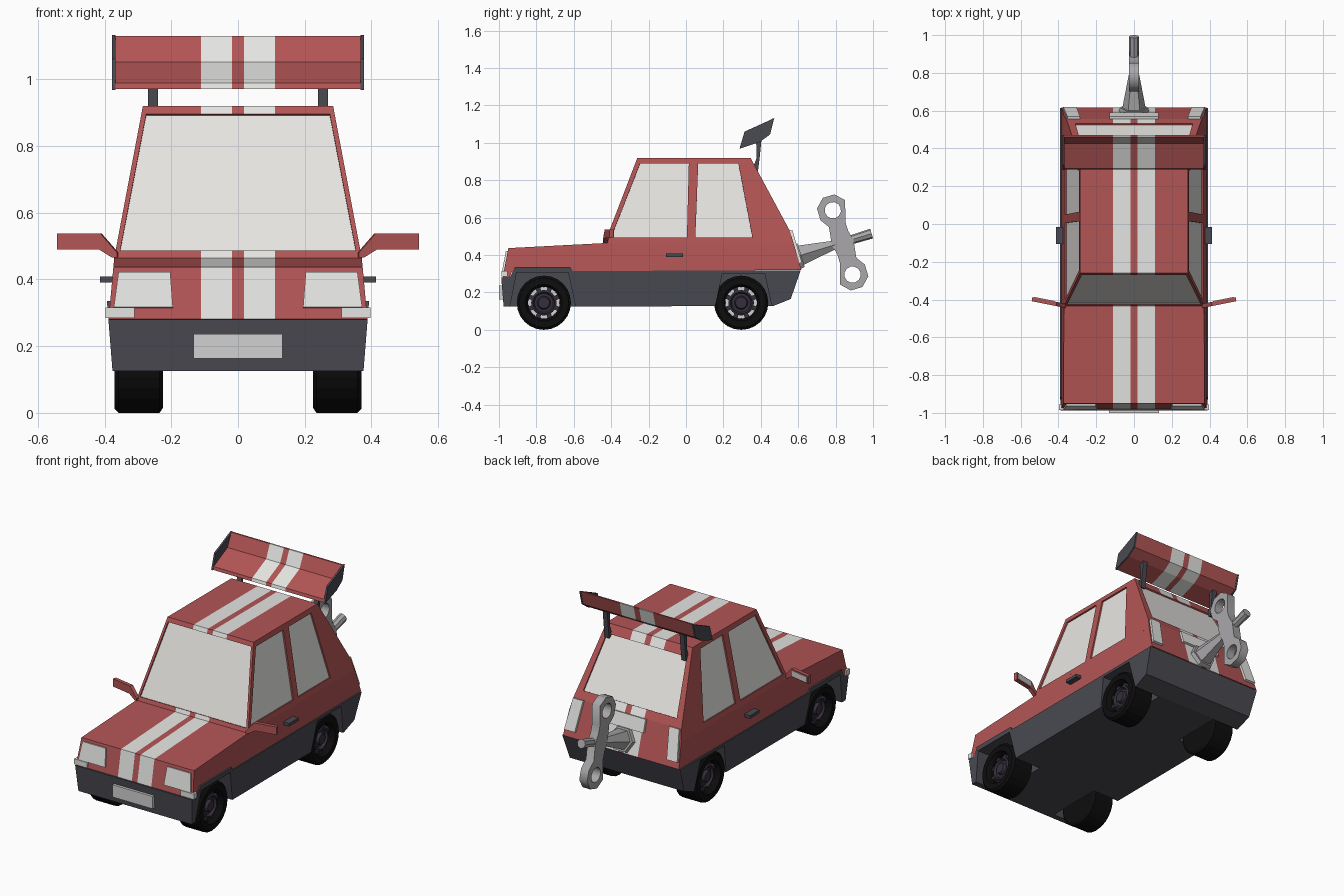
import bpy, bmesh, math
from mathutils import Vector, Matrix

if "Cube" in bpy.data.objects:
    bpy.data.objects.remove(bpy.data.objects["Cube"])

def material(name, r, g, b):
    m = bpy.data.materials.new(name)
    m.diffuse_color = (r, g, b, 1)
    m.use_nodes = True
    m.node_tree.nodes["Principled BSDF"].inputs["Base Color"].default_value = m.diffuse_color
    return m

RED = material("red paint", 0.45, 0.09, 0.09)
WHITE = material("white stripe", 0.78, 0.78, 0.76)
GLASS = material("pale glass", 0.80, 0.79, 0.76)
DARK = material("dark plastic", 0.068, 0.068, 0.085)
TYRE = material("black rubber", 0.004, 0.004, 0.004)
RIM = material("purple grey rim", 0.035, 0.028, 0.045)
METAL = material("grey metal", 0.40, 0.39, 0.40)
PLATE = material("light grey plate", 0.64, 0.64, 0.64)

def make(name, verts, faces, *mats):
    me = bpy.data.meshes.new(name)
    bm = bmesh.new()
    vs = [bm.verts.new(v) for v in verts]
    for f in faces:
        bm.faces.new([vs[i] for i in f])
    bmesh.ops.remove_doubles(bm, verts=bm.verts, dist=1e-5)
    bmesh.ops.recalc_face_normals(bm, faces=bm.faces)
    bm.to_mesh(me)
    bm.free()
    for m in mats:
        me.materials.append(m)
    ob = bpy.data.objects.new(name, me)
    bpy.context.collection.objects.link(ob)
    return ob

def bridge(name, a, b, *mats):
    n = len(a)
    faces = [list(range(n)), list(range(n, 2 * n))]
    faces += [[i, (i + 1) % n, n + (i + 1) % n, n + i] for i in range(n)]
    return make(name, list(a) + list(b), faces, *mats)

def prism(name, prof, lo, hi, *mats):
    """Side profile (y, z) spanned between two x values or functions of z."""
    X = lambda f, z: f(z) if callable(f) else f
    return bridge(name, [(X(lo, z), y, z) for y, z in prof],
                  [(X(hi, z), y, z) for y, z in prof], *mats)

def box(name, x0, x1, y0, y1, z0, z1, mat):
    return prism(name, [(y0, z0), (y1, z0), (y1, z1), (y0, z1)], x0, x1, mat)

def plate(name, pts, d0, d1, mat):
    """Polygon thickened along its outward normal from d0 to d1."""
    p = [Vector(v) for v in pts]
    n = (p[1] - p[0]).cross(p[2] - p[0]).normalized()
    if n.dot(sum(p, Vector()) / len(p) - Vector((0, 0, 0.4))) < 0:
        n = -n
    return bridge(name, [v + n * d0 for v in p], [v + n * d1 for v in p], mat)

def lathe(name, prof, y, z, s, seg, mat):
    """Profile (x, radius) turned around an x axis."""
    verts = [(s * x, y + r * math.cos(math.tau * k / seg), z + r * math.sin(math.tau * k / seg))
             for x, r in prof for k in range(seg)]
    faces = []
    for i in range(len(prof) - 1):
        for k in range(seg):
            a, b = i * seg + k, i * seg + (k + 1) % seg
            f = [a, b, b + seg, a + seg]
            if prof[i][1] == 0:
                f = [i * seg, b + seg, a + seg]
            elif prof[i + 1][1] == 0:
                f = [a, b, (i + 1) * seg]
            faces.append(f)
    return make(name, verts, faces, mat)

def stripe(ob):
    """Cut two lengthwise stripes and give them the second material."""
    bm = bmesh.new()
    bm.from_mesh(ob.data)
    for x in (-0.111, -0.018, 0.018, 0.111):
        bmesh.ops.bisect_plane(bm, geom=bm.verts[:] + bm.edges[:] + bm.faces[:],
                               plane_co=(x, 0, 0), plane_no=(1, 0, 0))
    for f in bm.faces:
        f.material_index = int(0.018 < abs(f.calc_center_median().x) < 0.111)
    bm.to_mesh(ob.data)
    bm.free()

def bake(ob):
    bpy.context.view_layer.update()
    return bpy.data.meshes.new_from_object(ob.evaluated_get(bpy.context.evaluated_depsgraph_get()))

def cut(ob, cutters):
    for c in cutters:
        m = ob.modifiers.new("cut", 'BOOLEAN')
        m.operation, m.solver, m.object = 'DIFFERENCE', 'EXACT', c
    me = bake(ob)
    ob.modifiers.clear()
    ob.data = me
    for c in cutters:
        bpy.data.objects.remove(c)

# Red lower body
low_w = lambda z: 0.388 - (z - 0.28) * 0.0925
body = prism("body", [(-0.98, 0.28), (-0.95, 0.437), (-0.435, 0.464), (0.575, 0.464),
                      (0.617, 0.32), (-0.93, 0.312), (-0.945, 0.28)],
             lambda z: -low_w(z), low_w, RED, WHITE)
stripe(body)

# Cabin with recessed windows
cab_w = lambda z: 0.371 - (z - 0.464) * 0.1886
front_y = lambda z: -0.435 + (z - 0.464) * 0.3838
rear_y = lambda z: 0.555 - (z - 0.53) * 0.5385
cabin = prism("cabin", [(-0.435, 0.464), (-0.26, 0.92), (0.345, 0.92), (0.555, 0.53), (0.575, 0.464)],
              lambda z: -cab_w(z), cab_w, RED, WHITE)
stripe(cabin)
panes = {
    "windshield": [(x, front_y(z), z) for x, z in ((-0.353, 0.487), (0.353, 0.487), (0.275, 0.895), (-0.275, 0.895))],
    "rear_window": [(x, rear_y(z), z) for x, z in ((-0.31, 0.575), (0.31, 0.575), (0.265, 0.87), (-0.265, 0.87))]}
side_panes = {"front_side_window": ((-0.40, 0.495), (-0.245, 0.89), (0.015, 0.89), (0.005, 0.495)),
              "rear_side_window": ((0.05, 0.495), (0.065, 0.89), (0.28, 0.89), (0.355, 0.495))}
for s, side in ((-1, "left"), (1, "right")):
    for n, p in side_panes.items():
        panes[side + "_" + n] = [(s * cab_w(z), y, z) for y, z in p]
cut(cabin, [plate("window_cutter", p, -0.012, 0.03, RED) for p in panes.values()])
for n, p in panes.items():
    plate(n, p, -0.016, -0.009, GLASS)

# Dark bumper and sill skirt with wheel wells
sill_w = lambda z: 0.376 + (z - 0.125) * 0.08
skirt = prism("skirt", [(-0.975, 0.125), (-0.988, 0.28), (-0.94, 0.285), (-0.915, 0.335), (-0.62, 0.335),
                        (-0.605, 0.315), (0.613, 0.318), (0.56, 0.165), (0.465, 0.127)],
              lambda z: -sill_w(z), sill_w, DARK)
wells = []
for s in (-1, 1):
    for a, b, c, d, h in ((-0.955, -0.905, -0.63, -0.575, 0.308), (0.14, 0.195, 0.42, 0.475, 0.302)):
        wells.append(prism("well_cutter", [(a, 0.05), (b, h), (c, h), (d, 0.05)], s * 0.2, s * 0.5, DARK))
cut(skirt, wells)

# Wheels
for s in (-1, 1):
    for y, n in ((-0.76, "front"), (0.295, "rear")):
        lathe(n + "_tyre", [(0.225, 0), (0.225, 0.13), (0.235, 0.145), (0.358, 0.145), (0.37, 0.132),
                            (0.37, 0.098), (0.35, 0.086), (0.265, 0.086), (0.265, 0)], y, 0.145, s, 24, TYRE)
        lathe(n + "_wheel_backing", [(0.27, 0), (0.27, 0.085), (0.274, 0.085), (0.274, 0)], y, 0.145, s, 24, PLATE)
        lathe(n + "_rim", [(0.32, 0), (0.32, 0.068), (0.345, 0.068), (0.35, 0.058), (0.335, 0.05),
                           (0.335, 0.036), (0.352, 0.03), (0.352, 0)], y, 0.145, s, 24, RIM)
        for k in range(8):
            a = math.tau * (k + 0.5) / 8
            u, v = Vector((math.cos(a), math.sin(a))), Vector((-math.sin(a), math.cos(a))) * 0.012
            c = Vector((y, 0.145))
            prism(n + "_spoke", [tuple(c + u * r + v * t) for r, t in ((0.06, -1), (0.087, -1), (0.087, 1), (0.06, 1))],
                  s * 0.315, s * 0.342, RIM)

# Lights, mirrors, handles and spoiler posts on both sides
nose_y = lambda z: -0.98 + (z - 0.28) * 0.191
tail_y = lambda z: rear_y(z) if z > 0.53 else 0.555 + (0.53 - z) * 0.295
for s in (-1, 1):
    plate("headlight", [(s * x, nose_y(z), z) for x, z in
                        ((0.195, 0.315), (0.203, 0.42), (0.358, 0.42), (0.372, 0.315))], -0.004, 0.01, WHITE)
    box("indicator", s * 0.31, s * 0.397, -0.986, -0.955, 0.284, 0.316, WHITE)
    plate("tail_light", [(s * x, tail_y(z), z) for x, z in
                         ((0.305, 0.355), (0.375, 0.355), (0.352, 0.53), (0.285, 0.53))], -0.01, 0.014, WHITE)
    mir = lambda pts: [(s * x, -0.43 + (x - 0.38) * 0.2, z) for x, z in pts]
    plate("wing_mirror", mir(((0.36, 0.465), (0.375, 0.465), (0.415, 0.49), (0.54, 0.49),
                              (0.54, 0.537), (0.41, 0.537), (0.36, 0.48))), -0.011, 0.011, RED)
    plate("mirror_glass", mir(((0.42, 0.497), (0.532, 0.497), (0.532, 0.53), (0.42, 0.53))), -0.014, -0.01, PLATE)
    box("door_handle", s * 0.36, s * 0.413, -0.107, -0.016, 0.39, 0.408, DARK)
    prism("spoiler_post", [(0.355, 0.86), (0.385, 0.85), (0.395, 0.93), (0.405, 1.03), (0.375, 1.01), (0.378, 0.92)],
          s * 0.24, s * 0.27, DARK)
    prism("spoiler_end", [(0.286, 0.968), (0.313, 1.06), (0.472, 1.132), (0.45, 1.045), (0.395, 1.005)],
          s * 0.367, s * 0.378, DARK)

# Number plates
box("front_plate", -0.133, 0.133, -1.0, -0.97, 0.163, 0.237, PLATE)
plate("rear_plate", [(x, tail_y(z), z) for x, z in ((-0.13, 0.455), (0.13, 0.455), (0.13, 0.53), (-0.13, 0.53))],
      -0.005, 0.014, WHITE)

# Spoiler wing
wing = prism("spoiler_wing", [(0.288, 0.97), (0.293, 0.988), (0.425, 1.052), (0.46, 1.13),
                              (0.47, 1.13), (0.448, 1.045), (0.395, 1.008)], -0.37, 0.37, RED, WHITE)
stripe(wing)

# Wind-up key: flat handle with two holed lobes, drawn as a filled curve
lobe = [(0.18 + 0.085 * math.cos(math.radians(a)), 0.085 * math.sin(math.radians(a)))
        for a in range(-112, 113, 45)] + [(0.18 - 0.08, 0.046)]
half = [(0.10, -0.046)] + lobe + [(0.05, 0.046), (0, 0.06)]
outline = half + [(-x, -y) for x, y in half][:-1] + [(0, -0.06)]
cu = bpy.data.curves.new("key_outline", 'CURVE')
cu.dimensions, cu.fill_mode, cu.extrude = '2D', 'BOTH', 0.026
holes = [[(c + 0.044 * math.cos(math.tau * k / 12), 0.044 * math.sin(math.tau * k / 12)) for k in range(12)]
         for c in (-0.18, 0.18)]
for pts in [outline] + holes:
    sp = cu.splines.new('POLY')
    sp.points.add(len(pts) - 1)
    for q, (x, y) in zip(sp.points, pts):
        q.co = (x, y, 0, 1)
    sp.use_cyclic_u = True
tmp = bpy.data.objects.new("key_outline", cu)
bpy.context.collection.objects.link(tmp)
me = bake(tmp)
bpy.data.objects.remove(tmp)
me.materials.clear()
me.materials.append(METAL)
key = bpy.data.objects.new("key_handle", me)
bpy.context.collection.objects.link(key)
ca, sa = math.cos(math.radians(17)), math.sin(math.radians(17))
key.matrix_world = Matrix(((0, 0, -1, 0), (-sa, ca, 0, 0.8375), (ca, sa, 0, 0.4675), (0, 0, 0, 1)))

# Key shaft, base and end prong along the tilted key axis
def ring(t, r, n):
    return [(r * math.cos(math.tau * k / n), 0.8375 + ca * t - sa * r * math.sin(math.tau * k / n),
             0.4675 + sa * t + ca * r * math.sin(math.tau * k / n)) for k in range(n)]
bridge("key_base", ring(-0.27, 0.085, 6), ring(-0.232, 0.075, 6), METAL)
bridge("key_shaft", ring(-0.235, 0.062, 6), ring(-0.04, 0.026, 6), METAL)
bridge("key_prong", ring(0.03, 0.024, 8), ring(0.162, 0.027, 8), METAL)
